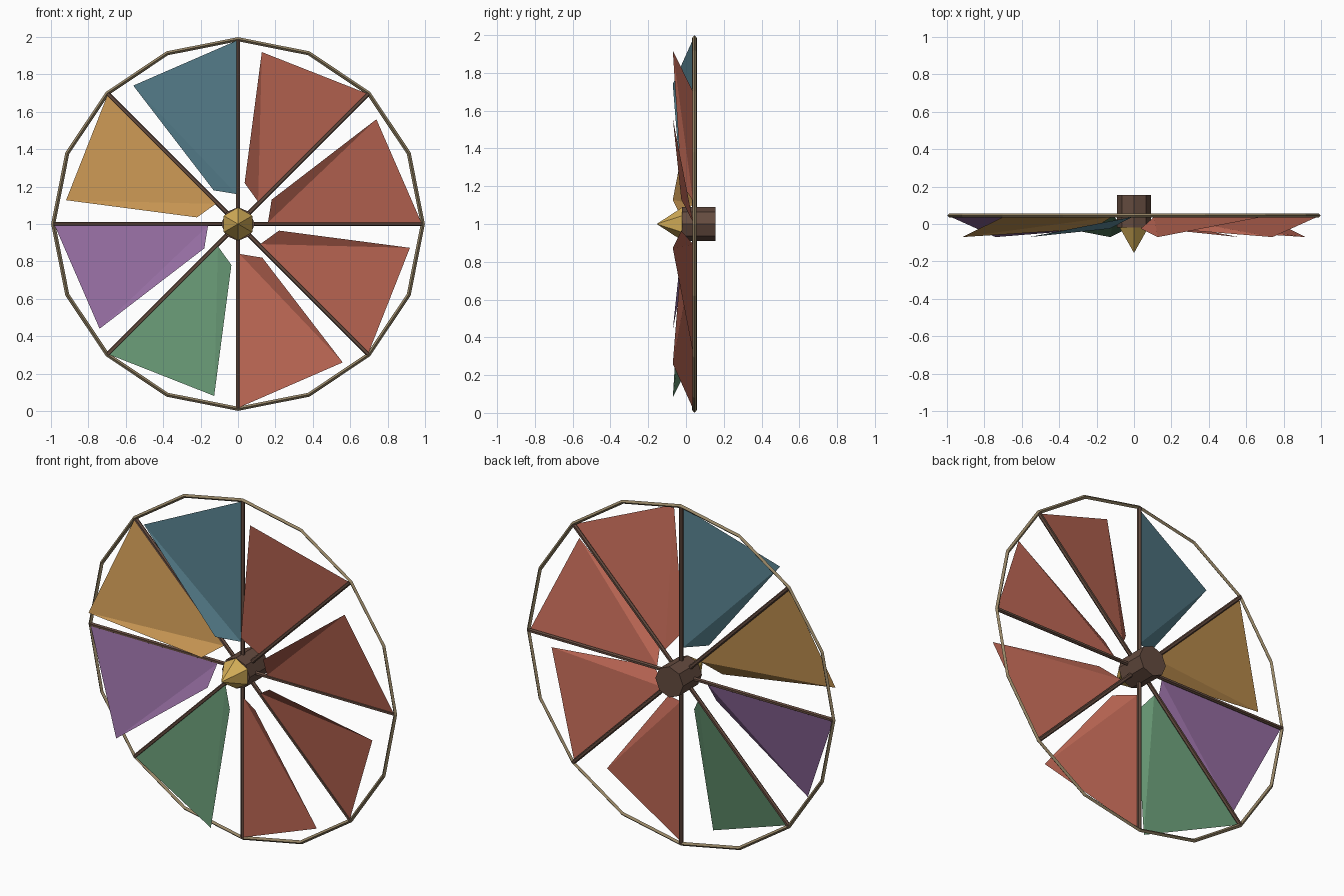
import bpy
from math import cos, sin, pi
from mathutils import Matrix, Vector

cube = bpy.data.objects.get("Cube")
if cube:
    bpy.data.objects.remove(cube, do_unlink=True)

CENTRE = Vector((0, 0, 1))
WHEEL_Y = 0.045
SPOKES = 8


def material(name, *rgb):
    """Flat material from display values 0-255, stored as linear."""
    lin = [((c / 255 + 0.055) / 1.055) ** 2.4 for c in rgb] + [1]
    mat = bpy.data.materials.new(name)
    mat.use_nodes = True
    mat.diffuse_color = lin
    bsdf = next(n for n in mat.node_tree.nodes if n.type == 'BSDF_PRINCIPLED')
    bsdf.inputs["Base Color"].default_value = lin
    return mat


wood = material("dark_wood", 100, 75, 63)
rim_tan = material("rim_tan", 150, 133, 102)
gold = material("gold", 212, 174, 88)
red = material("red_cloth", 192, 105, 86)
blue = material("blue_cloth", 88, 130, 144)
orange = material("orange_cloth", 202, 152, 84)
purple = material("purple_cloth", 148, 108, 160)
green = material("green_cloth", 102, 150, 115)


def finish(obj, name, mat):
    obj.name = name
    obj.data.materials.append(mat)
    return obj


def frame(angle):
    """Radial and tangential directions in the wheel plane."""
    return Vector((cos(angle), 0, sin(angle))), Vector((-sin(angle), 0, cos(angle)))


def cone(name, mat, start, end, r1, r2, sides, turn=0):
    """Cylinder or cone between two points."""
    axis = end - start
    bpy.ops.mesh.primitive_cone_add(vertices=sides, radius1=r1, radius2=r2, depth=axis.length)
    obj = finish(bpy.context.object, name, mat)
    rot = axis.to_track_quat('Z', 'Y').to_matrix().to_4x4()
    obj.matrix_world = Matrix.Translation((start + end) / 2) @ rot @ Matrix.Rotation(turn, 4, 'Z')
    return obj


# Axle hub and pointed nose cap
cone("hub", wood, CENTRE + Vector((0, 0.155, 0)), CENTRE + Vector((0, -0.02, 0)), 0.09, 0.09, 8)
cone("nose_cap", gold, CENTRE + Vector((0, -0.02, 0)), CENTRE + Vector((0, -0.155, 0)), 0.088, 0, 6)

# Sixteen-sided rim
bpy.ops.mesh.primitive_torus_add(major_segments=2 * SPOKES, minor_segments=4,
                                 major_radius=0.988, minor_radius=0.011,
                                 location=(0, WHEEL_Y, 1), rotation=(pi / 2, 0, 0))
finish(bpy.context.object, "rim", rim_tan)

# Sail corners: radius along spoke, offset from spoke, depth
SAIL = [(0.16, 0.008, 0.038), (0.18, 0.13, -0.025), (0.74, 0.56, -0.07), (0.98, 0.008, 0.038)]
cloths = [red, red, blue, orange, purple, green, red, red]

# Spokes, each carrying a twisted sail
for i, cloth in enumerate(cloths):
    radial, side = frame(i * 2 * pi / SPOKES)
    hub_mid = CENTRE + Vector((0, WHEEL_Y, 0))
    cone(f"spoke_{i + 1}", wood, hub_mid, hub_mid + radial * 0.985, 0.012, 0.012, 6)

    corners = [CENTRE + radial * r + side * t + Vector((0, y, 0)) for r, t, y in SAIL]
    mesh = bpy.data.meshes.new("sail")
    mesh.from_pydata(corners, [], [(0, 1, 2), (0, 2, 3)])
    mesh.flip_normals()
    sail = bpy.data.objects.new("sail", mesh)
    bpy.context.collection.objects.link(sail)
    finish(sail, f"sail_{i + 1}", cloth)
